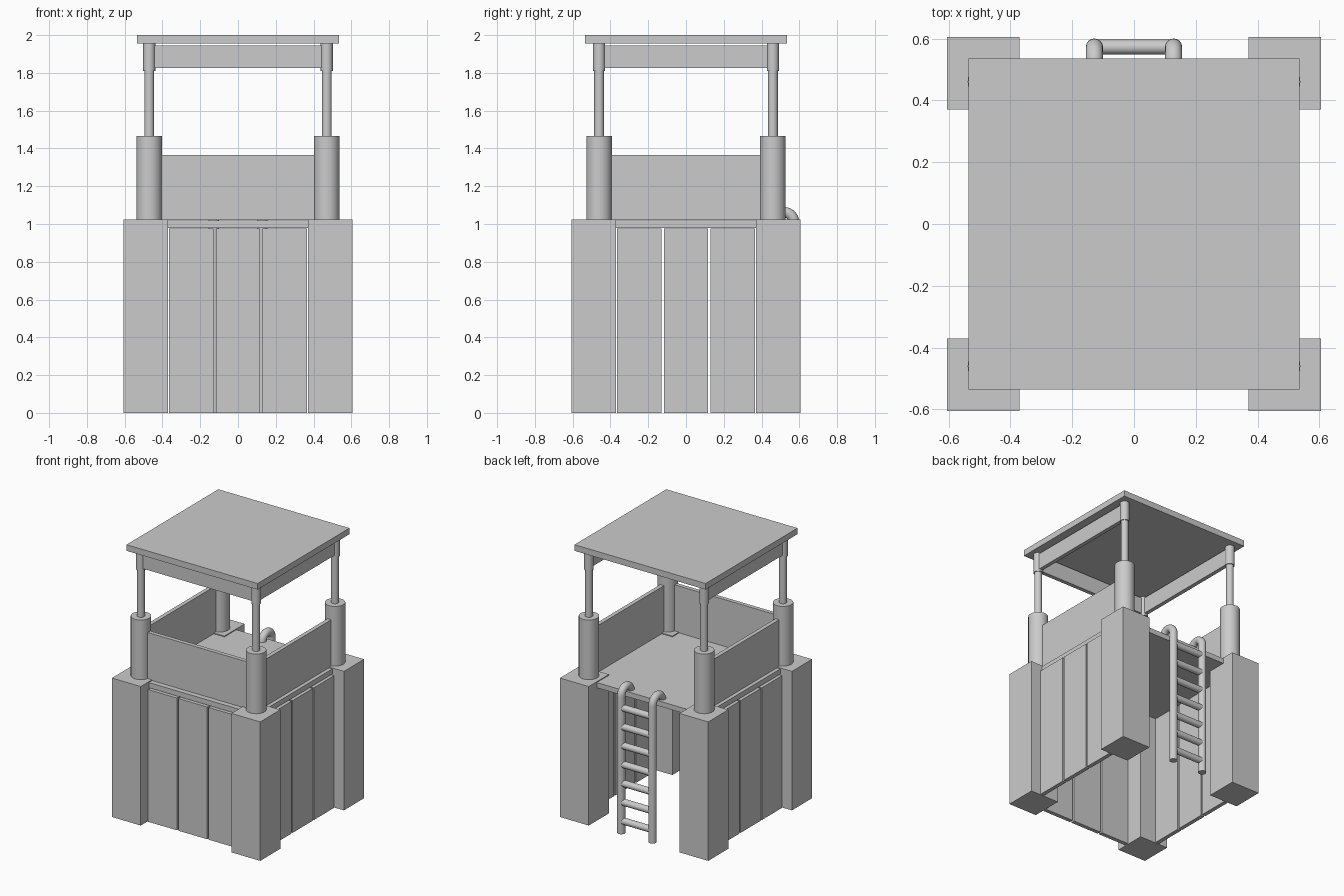
import bpy, bmesh, math
from mathutils import Vector

if "Cube" in bpy.data.objects:
    bpy.data.objects.remove(bpy.data.objects["Cube"])


def box(name, x0, x1, y0, y1, z0, z1):
    bm = bmesh.new()
    bmesh.ops.create_cube(bm, size=1)
    for v in bm.verts:
        v.co = Vector(((x0 + x1) / 2 + v.co.x * (x1 - x0),
                       (y0 + y1) / 2 + v.co.y * (y1 - y0),
                       (z0 + z1) / 2 + v.co.z * (z1 - z0)))
    me = bpy.data.meshes.new(name)
    bm.to_mesh(me)
    bm.free()
    ob = bpy.data.objects.new(name, me)
    bpy.context.collection.objects.link(ob)
    return ob


def cylinder(name, r, centre, length, rot=(0, 0, 0)):
    bpy.ops.mesh.primitive_cylinder_add(vertices=32, radius=r, depth=length,
                                        location=centre, rotation=rot)
    ob = bpy.context.object
    ob.name = name
    bpy.ops.object.shade_smooth_by_angle(angle=math.radians(35))
    return ob


def upright(name, r, x, y, z0, z1):
    return cylinder(name, r, (x, y, (z0 + z1) / 2), z1 - z0)


def tube(name, points, r):
    cu = bpy.data.curves.new(name, 'CURVE')
    cu.dimensions = '3D'
    cu.bevel_depth = r
    cu.bevel_resolution = 6
    cu.use_fill_caps = True
    sp = cu.splines.new('POLY')
    sp.points.add(len(points) - 1)
    for p, co in zip(sp.points, points):
        p.co = (*co, 1)
    ob = bpy.data.objects.new(name, cu)
    bpy.context.collection.objects.link(ob)
    return ob


# Four corners: square pillar, thick sleeve, thin pole and roof socket
for sx in (-1, 1):
    for sy in (-1, 1):
        xs = sorted((sx * 0.37, sx * 0.605))
        ys = sorted((sy * 0.37, sy * 0.605))
        box("corner_pillar", *xs, *ys, 0, 1.025)
        px, py = sx * 0.47, sy * 0.46
        upright("pole_sleeve", 0.068, px, py, 1.02, 1.465)
        upright("roof_pole", 0.026, px, py, 1.46, 1.83)
        upright("pole_socket", 0.032, px, py, 1.81, 1.956)

# Floor and roof slabs
box("floor", -0.51, 0.51, -0.51, 0.51, 0.98, 1.018)
box("roof", -0.535, 0.535, -0.535, 0.535, 1.955, 2.0)

# Front, right and left walls: three planks, guard panel and roof beam each
for side, turn in (("front", 0), ("right", 90), ("left", -90)):
    off = 0.46 if side == "front" else 0.47
    parts = [box(side + "_plank", c - 0.117, c + 0.117, -0.528, -0.498, 0, 0.975)
             for c in (-0.247, 0, 0.247)]
    parts.append(box(side + "_guard_panel", -0.42, 0.42,
                     -off - 0.015, -off + 0.015, 1.02, 1.365))
    parts.append(box(side + "_roof_beam", -0.46, 0.46,
                     -off - 0.015, -off + 0.015, 1.825, 1.945))
    for ob in parts:
        ob.rotation_euler.z = math.radians(turn)

# Ladder on the open back: hooked side rails and seven rungs
R = 0.054
hook = [(0.518 + R * math.cos(a), 1.008 + R * math.sin(a))
        for a in (math.pi * i / 14 for i in range(15))]
path = [(0.572, 0.0)] + hook
for sx in (-1, 1):
    tube("ladder_rail", [(sx * 0.128, y, z) for y, z in path], 0.028)
for i in range(7):
    cylinder("ladder_rung", 0.024, (0, 0.572, 0.09 + i * 0.139), 0.256,
             (0, math.pi / 2, 0))
